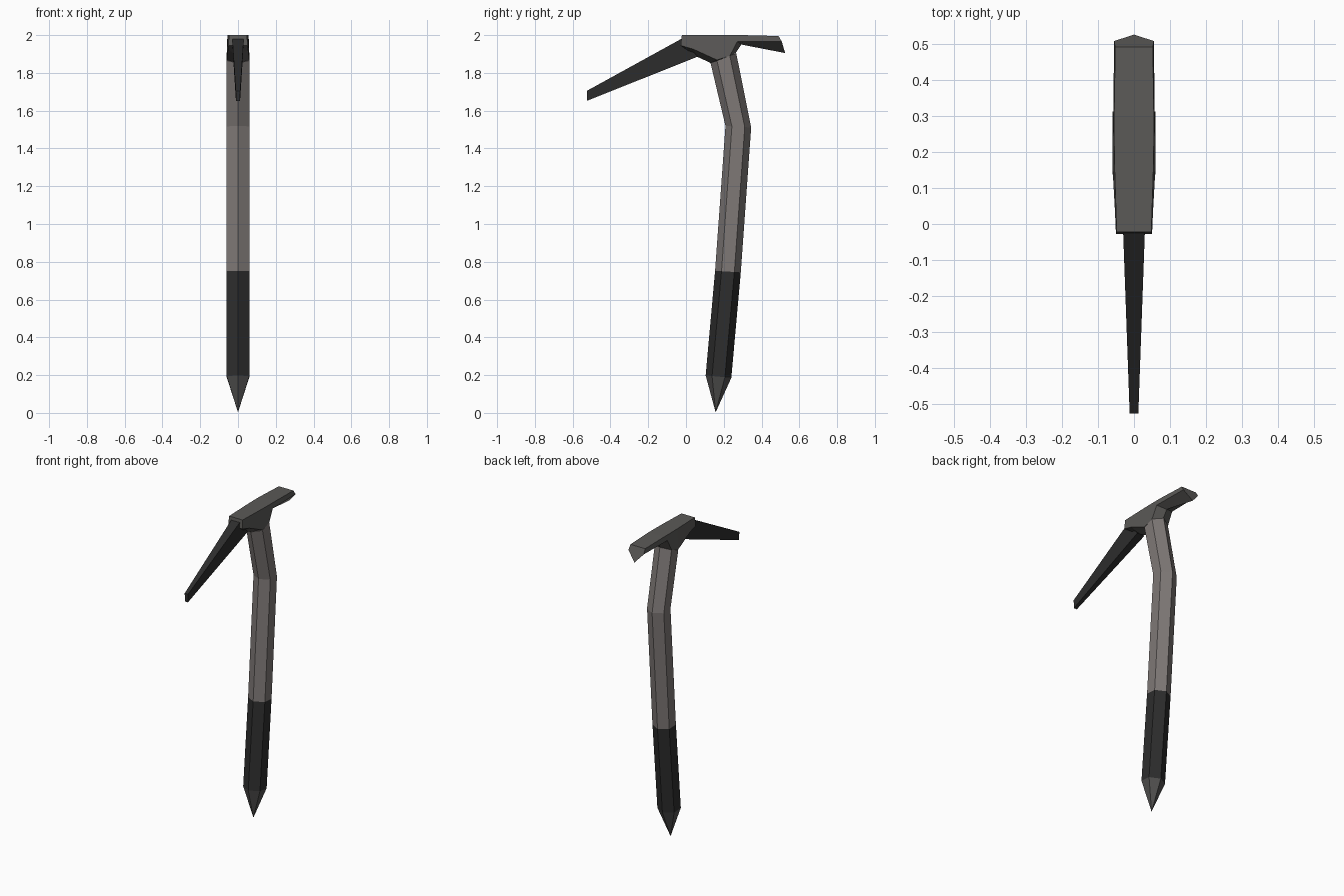
import bpy, bmesh, math

if "Cube" in bpy.data.objects:
    bpy.data.objects.remove(bpy.data.objects["Cube"])


def material(name, rgb):
    m = bpy.data.materials.new(name)
    m.diffuse_color = (*rgb, 1)
    m.use_nodes = True
    m.node_tree.nodes["Principled BSDF"].inputs["Base Color"].default_value = m.diffuse_color
    return m


SHAFT = material("warm grey metal", (0.21, 0.19, 0.182))
HEAD = material("dark grey steel", (0.105, 0.101, 0.096))
BLACK = material("black rubber", (0.026, 0.026, 0.026))
SPIKE = material("spike steel", (0.085, 0.083, 0.081))


def loft(name, rings, mat, caps=(True, True), tip=None):
    """Skin a list of equal-length rings; optionally end in a point."""
    bm = bmesh.new()
    vs = [[bm.verts.new(p) for p in r] for r in rings]
    n = len(vs[0])
    for a, b in zip(vs, vs[1:]):
        for i in range(n):
            j = (i + 1) % n
            bm.faces.new((a[i], a[j], b[j], b[i]))
    if caps[0]:
        bm.faces.new(vs[0])
    if caps[1]:
        bm.faces.new(vs[-1])
    if tip:
        t = bm.verts.new(tip)
        for i in range(n):
            bm.faces.new((vs[-1][i], vs[-1][(i + 1) % n], t))
    bmesh.ops.recalc_face_normals(bm, faces=bm.faces)
    me = bpy.data.meshes.new(name)
    bm.to_mesh(me)
    bm.free()
    me.materials.append(mat)
    ob = bpy.data.objects.new(name, me)
    bpy.context.collection.objects.link(ob)
    return ob


def hexagon(y, z, tilt):
    """Hexagonal shaft section with corners facing front and back."""
    pts = []
    for k in range(6):
        a = math.radians(90 + 60 * k)
        dy = 0.068 * math.sin(a)
        pts.append((0.069 * math.cos(a), y + dy, z + dy * tilt))
    return pts


# Shaft, grip and ground spike
base = hexagon(0.172, 0.192, -0.09)
grip_top = hexagon(0.222, 0.748, -0.06)
bend = hexagon(0.277, 1.515, -0.06)
neck = hexagon(0.198, 1.878, 0.38)
loft("shaft", [grip_top, bend, neck], SHAFT)
loft("grip", [base, grip_top], BLACK, (False, False))
loft("spike", [base], SPIKE, (False, False), tip=(0, 0.157, 0.003))

# Head with adze: (top y, z, half width), (side y, z, half width), (keel y, z)
sections = [
    ((-0.022, 2.0, 0.048), (-0.028, 1.945, 0.050), (-0.024, 1.944)),
    ((0.040, 2.0, 0.050), (0.040, 1.925, 0.053), (0.060, 1.885)),
    ((0.165, 2.0, 0.054), (0.165, 1.868, 0.060), (0.132, 1.852)),
    ((0.235, 2.0, 0.055), (0.232, 1.890, 0.060), (0.262, 1.904)),
    ((0.300, 2.0, 0.055), (0.272, 1.966, 0.058), (0.293, 1.950)),
    ((0.490, 1.995, 0.052), (0.507, 1.966, 0.055), (0.525, 1.905)),
]
loft("head", [[(-tw, ty, tz), (tw, ty, tz), (sw, sy, sz), (0, ky, kz), (-sw, sy, sz)]
              for (ty, tz, tw), (sy, sz, sw), (ky, kz) in sections], HEAD)

# Pick: tapering blade, (top y, z, half width), (bottom y, z, half width)
blade = [
    ((-0.025, 1.980, 0.030), (0.062, 1.886, 0.026)),
    ((-0.525, 1.705, 0.012), (-0.525, 1.652, 0.011)),
]
loft("pick", [[(-tw, ty, tz), (tw, ty, tz), (bw, by, bz), (-bw, by, bz)]
              for (ty, tz, tw), (by, bz, bw) in blade], BLACK)
